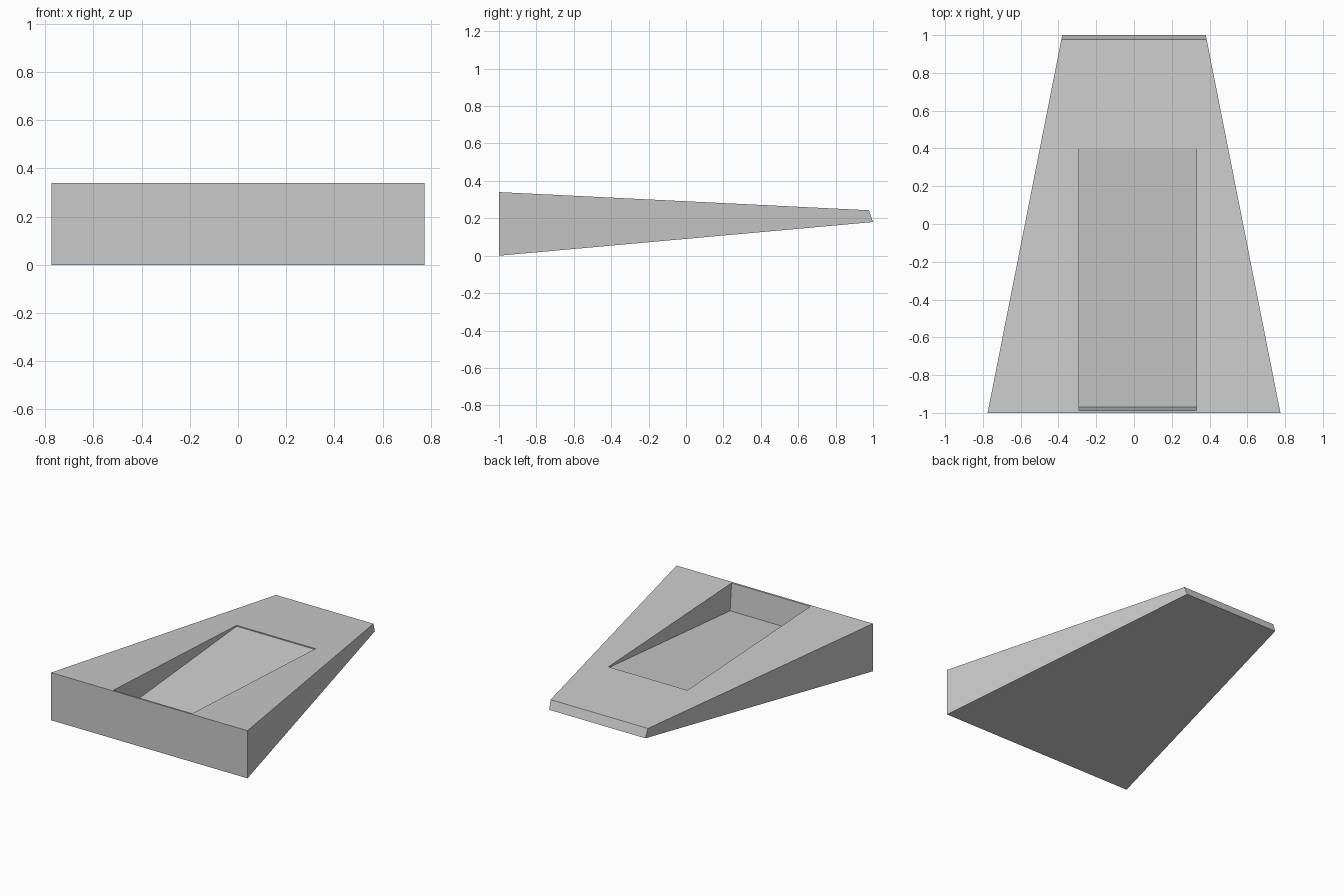
import bpy
import bmesh

if "Cube" in bpy.data.objects:
    bpy.data.objects.remove(bpy.data.objects["Cube"])

grey = bpy.data.materials.new("plain grey")
grey.diffuse_color = (0.6, 0.6, 0.6, 1.0)
grey.use_nodes = True
grey.node_tree.nodes["Principled BSDF"].inputs["Base Color"].default_value = grey.diffuse_color


def prism(name, profile, half_width, centre_x=0.0):
    """Side profile of (y, z) points spanned across x; half_width depends on y."""
    bm = bmesh.new()
    left = [bm.verts.new((centre_x - half_width(y), y, z)) for y, z in profile]
    right = [bm.verts.new((centre_x + half_width(y), y, z)) for y, z in profile]
    bm.faces.new(left)
    bm.faces.new(right[::-1])
    n = len(profile)
    for i in range(n):
        j = (i + 1) % n
        bm.faces.new((left[i], right[i], right[j], left[j]))
    bmesh.ops.recalc_face_normals(bm, faces=bm.faces)
    mesh = bpy.data.meshes.new(name)
    bm.to_mesh(mesh)
    bm.free()
    mesh.materials.append(grey)
    obj = bpy.data.objects.new(name, mesh)
    bpy.context.collection.objects.link(obj)
    return obj


# Tapered wedge body, narrower and thinner towards the back
body = prism("wedge_body",
             [(-1.0, 0.0), (1.0, 0.18), (0.978, 0.243), (-1.0, 0.34)],
             lambda y: 0.5775 - 0.1975 * y)

# Tilted box that carves the sloping recess in the top
cutter = prism("recess_cutter",
               [(0.402, 0.264), (-0.97, 0.147), (-1.009, 0.6), (0.373, 0.6)],
               lambda y: 0.3115, 0.0195)
cutter.hide_render = True

# Carve the recess and keep only the finished body
cut = body.modifiers.new("recess", 'BOOLEAN')
cut.operation = 'DIFFERENCE'
cut.solver = 'EXACT'
cut.object = cutter
bpy.context.view_layer.objects.active = body
bpy.ops.object.modifier_apply(modifier=cut.name)
bpy.data.objects.remove(cutter, do_unlink=True)
